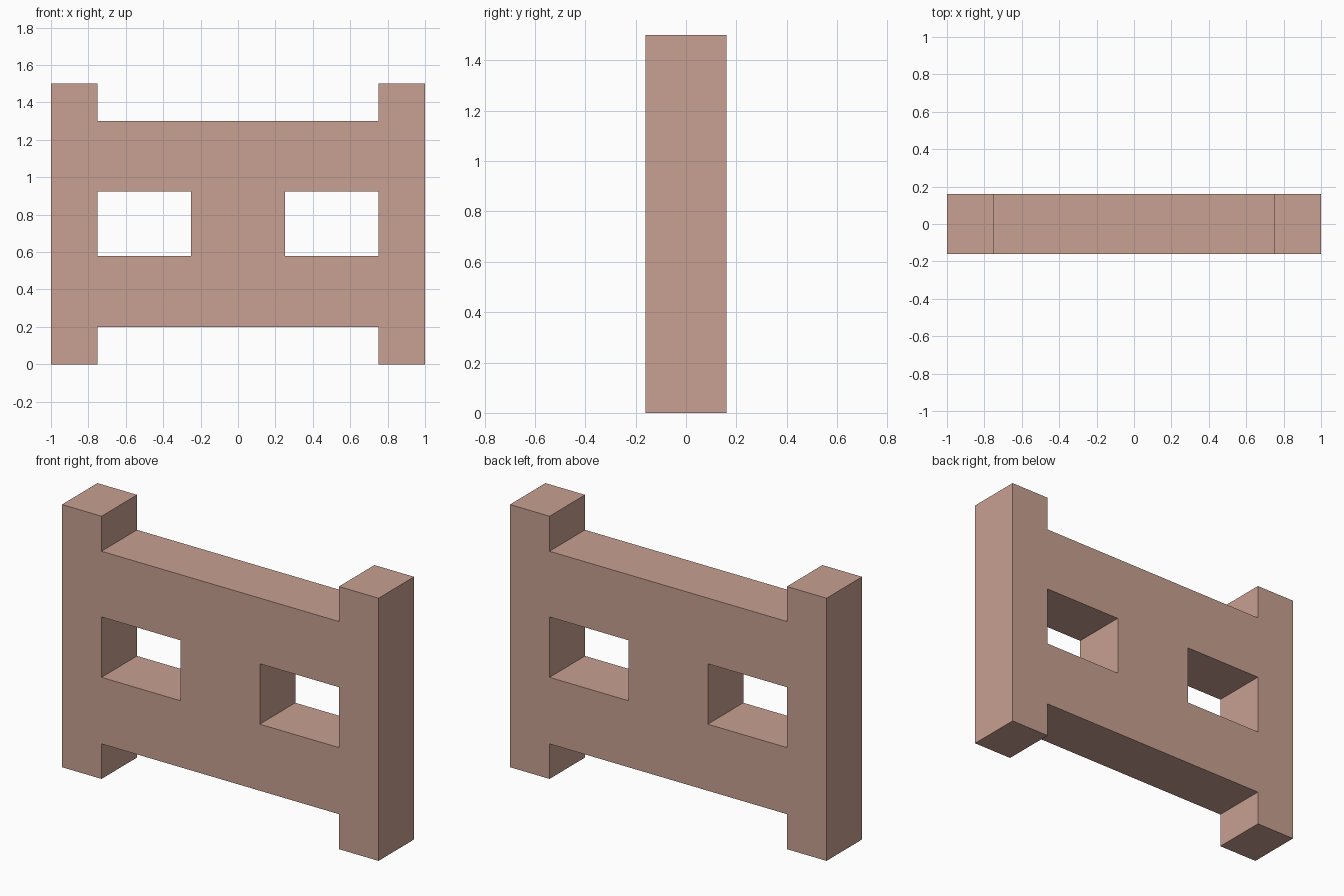
import bpy
import bmesh

if "Cube" in bpy.data.objects:
    bpy.data.objects.remove(bpy.data.objects["Cube"])

HALF_DEPTH = 0.16
XS = [-1.0, -0.75, -0.25, 0.25, 0.75, 1.0]
ZS = [0.0, 0.2, 0.58, 0.925, 1.3, 1.5]
# Filled cells per row, bottom to top: feet, lower rail, windows, upper rail, post tops
ROWS = ["#...#", "#####", "#.#.#", "#####", "#...#"]

clay = bpy.data.materials.new("dusty clay pink")
clay.diffuse_color = (0.578, 0.352, 0.287, 1.0)
clay.use_nodes = True
clay.node_tree.nodes["Principled BSDF"].inputs["Base Color"].default_value = clay.diffuse_color

# Front profile of the panel as grid cells
bm = bmesh.new()
corners = {}


def corner(i, j):
    if (i, j) not in corners:
        corners[i, j] = bm.verts.new((XS[i], -HALF_DEPTH, ZS[j]))
    return corners[i, j]


for j, row in enumerate(ROWS):
    for i, cell in enumerate(row):
        if cell == "#":
            bm.faces.new([corner(i, j), corner(i + 1, j),
                          corner(i + 1, j + 1), corner(i, j + 1)])

# Extrude through the thickness into one closed solid
result = bmesh.ops.extrude_face_region(bm, geom=bm.faces[:], use_keep_orig=True)
moved = [g for g in result["geom"] if isinstance(g, bmesh.types.BMVert)]
bmesh.ops.translate(bm, verts=moved, vec=(0, 2 * HALF_DEPTH, 0))
bmesh.ops.recalc_face_normals(bm, faces=bm.faces[:])

mesh = bpy.data.meshes.new("fence_panel")
bm.to_mesh(mesh)
bm.free()
mesh.materials.append(clay)
panel = bpy.data.objects.new("fence_panel", mesh)
bpy.context.collection.objects.link(panel)
